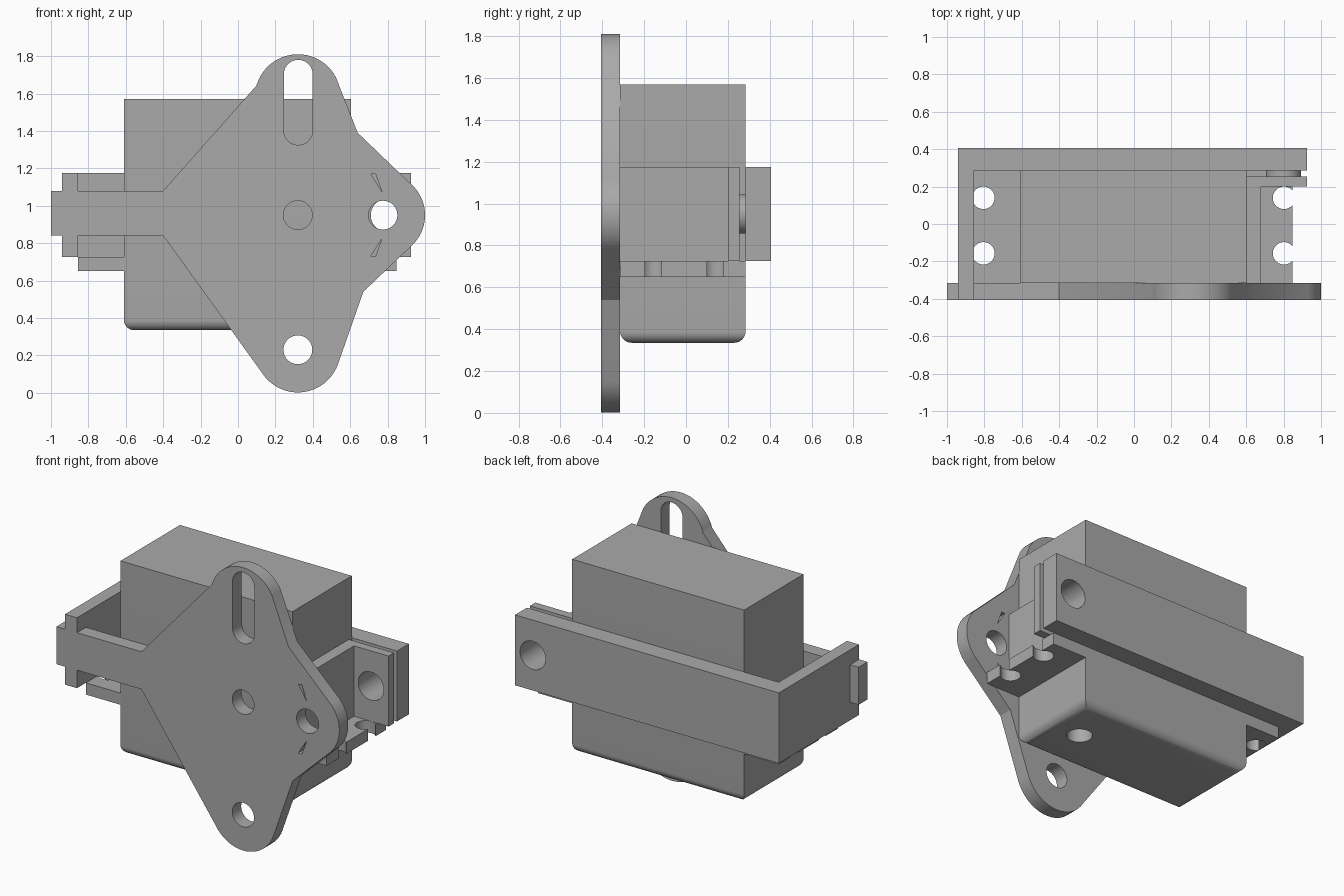
import bpy, bmesh
from math import sin, cos, radians

cube = bpy.data.objects.get("Cube")
if cube:
    bpy.data.objects.remove(cube, do_unlink=True)

grey = bpy.data.materials.new("plain_grey")
grey.use_nodes = True
colour = (0.4, 0.4, 0.4, 1)
grey.diffuse_color = colour
grey.node_tree.nodes["Principled BSDF"].inputs["Base Color"].default_value = colour


def arc(cx, cy, r, start, end, steps=24):
    angles = [radians(start + (end - start) * i / steps) for i in range(steps + 1)]
    return [(cx + r * cos(a), cy + r * sin(a)) for a in angles]


def circle(cx, cy, r):
    return arc(cx, cy, r, 0, 360, 40)[:-1]


def rect(x0, x1, y0, y1):
    return [(x0, y0), (x1, y0), (x1, y1), (x0, y1)]


def prism(name, profile, axis, low, high):
    """Extrude a profile along Y (points are x, z) or Z (points are x, y)."""
    bm = bmesh.new()
    place = (lambda a, b, d: (a, d, b)) if axis == "Y" else (lambda a, b, d: (a, b, d))
    face = bm.faces.new([bm.verts.new(place(a, b, low)) for a, b in profile])
    grown = bmesh.ops.extrude_face_region(bm, geom=[face])["geom"]
    verts = [g for g in grown if isinstance(g, bmesh.types.BMVert)]
    bmesh.ops.translate(bm, verts=verts, vec=place(0, 0, high - low))
    bmesh.ops.recalc_face_normals(bm, faces=bm.faces)
    mesh = bpy.data.meshes.new(name)
    bm.to_mesh(mesh)
    bm.free()
    mesh.materials.append(grey)
    obj = bpy.data.objects.new(name, mesh)
    bpy.context.collection.objects.link(obj)
    return obj


def cut(obj, profile, axis, low, high):
    cutter = prism("cutter", profile, axis, low, high)
    cutter.hide_render = True
    mod = obj.modifiers.new("cut", "BOOLEAN")
    mod.operation, mod.solver, mod.object = "DIFFERENCE", "EXACT", cutter
    bpy.context.view_layer.objects.active = obj
    bpy.ops.object.modifier_apply(modifier=mod.name)
    bpy.data.objects.remove(cutter, do_unlink=True)


# Front mounting plate with lobes and a long arm
outline = [(-1, 0.84), (-0.4, 0.84)]
outline += arc(0.32, 0.23, 0.228, 212, 340)
outline += [(0.67, 0.54)]
outline += arc(0.777, 0.95, 0.223, -49, 49)
outline += [(0.64, 1.39)]
outline += arc(0.32, 1.58, 0.23, 28, 164)
outline += [(-0.4, 1.08), (-1, 1.08)]
plate = prism("mounting_plate", outline, "Y", -0.405, -0.315)

# Plate holes, slot and pointer marks
slot = arc(0.322, 1.703, 0.077, 0, 180) + arc(0.322, 1.402, 0.077, 180, 360)
holes = [slot] + [circle(x, z, 0.077) for x, z in ((0.32, 0.95), (0.775, 0.95), (0.32, 0.23))]
for side in (1, -1):
    holes.append([(x, 0.95 + side * h) for x, h in ((0.71, 0.22), (0.735, 0.22), (0.77, 0.125))])
for hole in holes:
    cut(plate, hole, "Y", -0.5, -0.2)

# Main body with rounded lower edges and a blind hole underneath
body = prism("main_body", rect(-0.61, 0.605, -0.315, 0.285), "Z", 0.335, 1.57)
bm = bmesh.new()
bm.from_mesh(body.data)
lower = [e for e in bm.edges if all(v.co.z < 0.4 for v in e.verts)]
bmesh.ops.bevel(bm, geom=lower, offset=0.055, segments=8, profile=0.5, affect="EDGES")
bm.to_mesh(body.data)
bm.free()
cut(body, circle(0.4, -0.015, 0.075), "Z", 0.2, 0.6)

# Strap around the back and the right end
strap = prism("back_strap", [(-0.94, -0.405), (-0.855, -0.405), (-0.855, 0.285),
                             (0.925, 0.285), (0.925, 0.405), (-0.94, 0.405)], "Z", 0.725, 1.175)

# Clamp flange facing the strap end
clamp = prism("clamp_flange", [(0.6, -0.315), (0.68, -0.315), (0.68, 0.2),
                               (0.925, 0.2), (0.925, 0.255), (0.6, 0.255)], "Z", 0.725, 1.175)

# Thin sleeve bridging the clamp gap
sleeve = prism("clamp_sleeve", circle(0.8, 0.95, 0.094), "Y", 0.254, 0.286)
for part in (strap, clamp, sleeve):
    cut(part, circle(0.8, 0.95, 0.09), "Y", 0.1, 0.5)

# Side shelves with screw notches
parts = [plate, body, strap, clamp, sleeve]
for name, x0, x1, hole_x in (("left_shelf", 0.6, 0.847, 0.802), ("right_shelf", -0.855, -0.605, -0.805)):
    shelf = prism(name, rect(x0, x1, -0.315, 0.285), "Z", 0.65, 0.725)
    for y in (-0.157, 0.14):
        cut(shelf, circle(hole_x, y, 0.06), "Z", 0.5, 0.9)
    parts.append(shelf)

# Smooth round surfaces, keep edges sharp
bpy.ops.object.select_all(action="DESELECT")
for part in parts:
    part.select_set(True)
bpy.context.view_layer.objects.active = body
bpy.ops.object.shade_smooth_by_angle(angle=radians(25))
